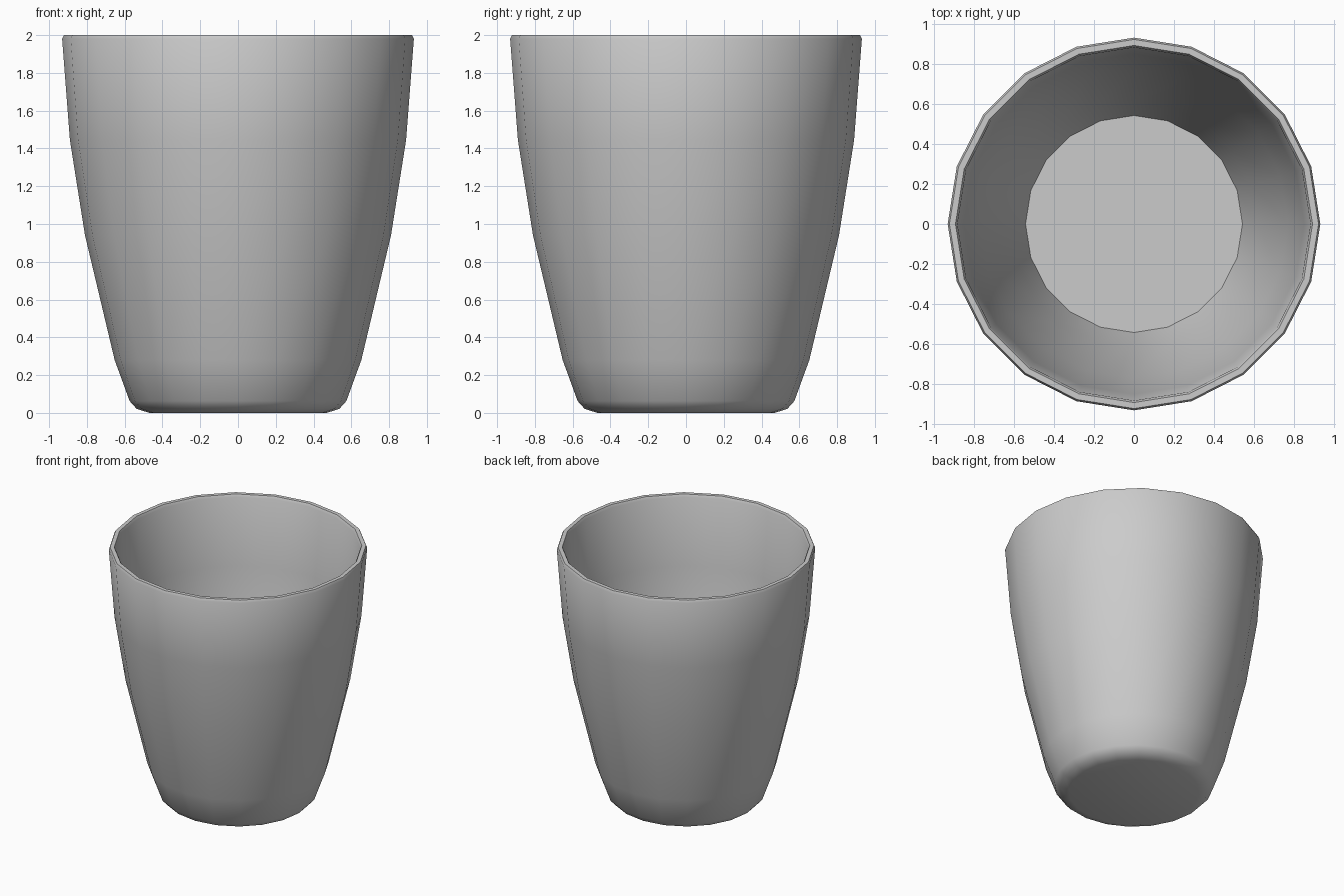
import bpy, bmesh, math

if "Cube" in bpy.data.objects:
    bpy.data.objects.remove(bpy.data.objects["Cube"])

SIDES = 20

# Profile as (radius, height): underside, outer wall, rim, inner wall, inside floor
PROFILE = [
    (0.47, 0.0), (0.537, 0.022), (0.574, 0.063), (0.653, 0.28), (0.81, 0.94),
    (0.89, 1.445), (0.931, 1.98), (0.922, 2.0),
    (0.892, 2.0), (0.882, 1.98),
    (0.85, 1.45), (0.77, 0.95), (0.614, 0.29), (0.542, 0.07),
]


def lathe(name, profile, sides):
    bm = bmesh.new()
    rings = []
    for r, z in profile:
        rings.append([bm.verts.new((r * math.cos(math.tau * i / sides),
                                    r * math.sin(math.tau * i / sides), z))
                      for i in range(sides)])
    for a, b in zip(rings, rings[1:]):
        for i in range(sides):
            j = (i + 1) % sides
            bm.faces.new((a[i], a[j], b[j], b[i]))
    # Close the underside and the inside floor
    bm.faces.new(rings[0][::-1])
    bm.faces.new(rings[-1])
    bmesh.ops.recalc_face_normals(bm, faces=bm.faces)
    mesh = bpy.data.meshes.new(name)
    bm.to_mesh(mesh)
    bm.free()
    obj = bpy.data.objects.new(name, mesh)
    bpy.context.collection.objects.link(obj)
    return obj


# Tapered cup, smooth walls with crisp rim and floor edges
cup = lathe("cup", PROFILE, SIDES)
bpy.context.view_layer.objects.active = cup
cup.select_set(True)
bpy.ops.object.shade_smooth_by_angle(angle=math.radians(40))
